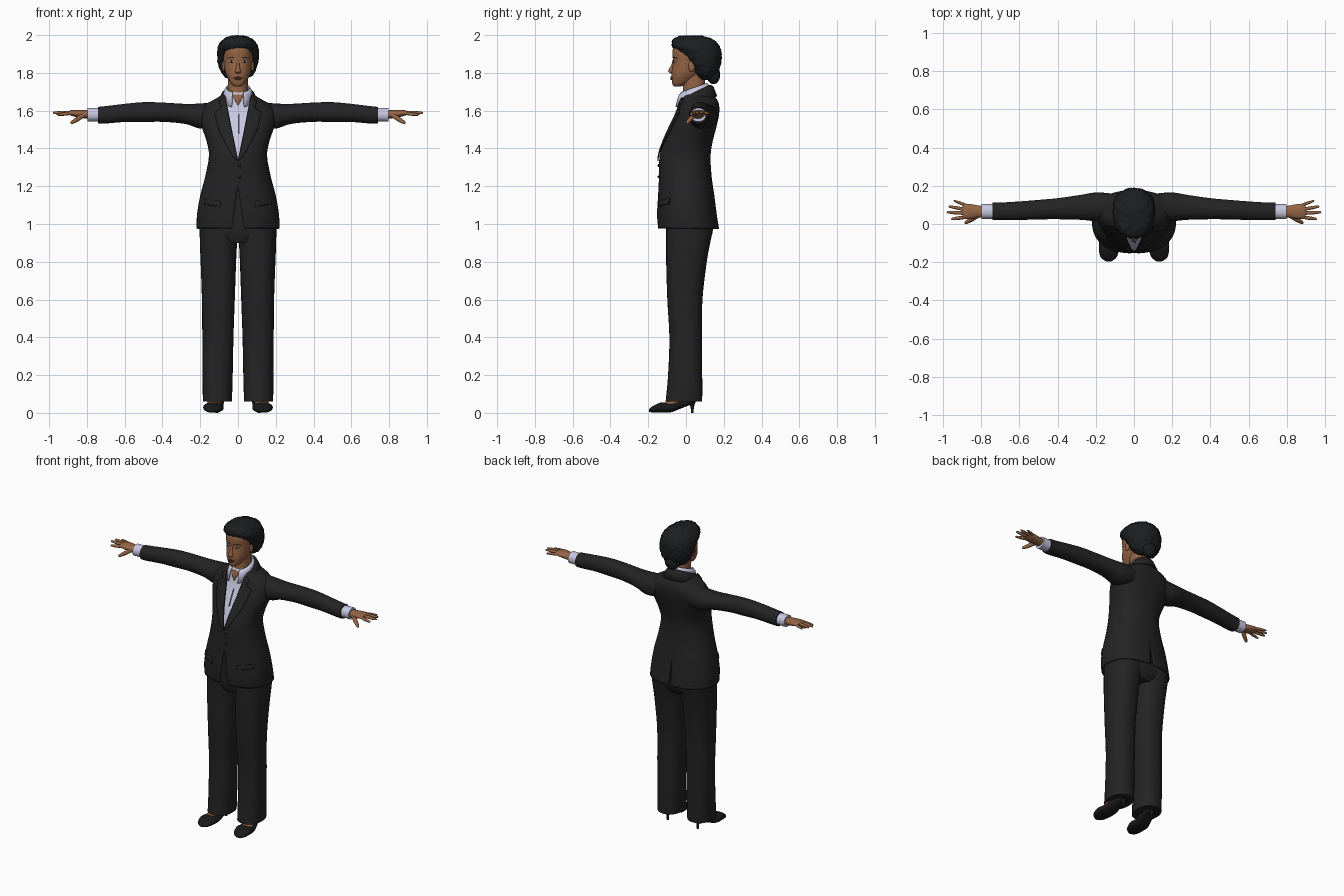
import bpy, bmesh, math
from mathutils import Vector, Matrix, noise
from mathutils.bvhtree import BVHTree

cube = bpy.data.objects.get("Cube")
if cube:
    bpy.data.objects.remove(cube)


def material(name, r, g, b):
    m = bpy.data.materials.new(name)
    m.use_nodes = True
    m.diffuse_color = (r, g, b, 1)
    bsdf = m.node_tree.nodes["Principled BSDF"]
    bsdf.inputs["Base Color"].default_value = (r, g, b, 1)
    bsdf.inputs["Roughness"].default_value = 0.8
    return m


suit = material("charcoal suit", .017, .017, .018)
shirt = material("pale lilac shirt", .58, .58, .76)
skin = material("brown skin", .30, .13, .06)
hair = material("black hair", .012, .013, .014)
leather = material("black leather", .010, .010, .010)
lip = material("dark lips", .17, .05, .035)
white = material("eye white", .55, .5, .45)
seam = material("shirt shade", .2, .2, .27)


def finish(name, bm, mats, mirror=False, thick=0, angle=45, center=False):
    """Turn a bmesh into a smooth shaded object."""
    mesh = bpy.data.meshes.new(name)
    bm.to_mesh(mesh)
    bm.free()
    for m in mats:
        mesh.materials.append(m)
    mesh.shade_smooth()
    mesh.set_sharp_from_angle(angle=math.radians(angle))
    obj = bpy.data.objects.new(name, mesh)
    bpy.context.collection.objects.link(obj)
    if thick:
        mod = obj.modifiers.new("thickness", "SOLIDIFY")
        mod.thickness = thick
        mod.offset = 0 if center else -1
    if mirror:
        mod = obj.modifiers.new("mirror", "MIRROR")
        mod.use_mirror_merge = False
    return obj


def smooth_rings(rings, steps):
    """Catmull-Rom interpolation between cross-sections."""
    out = []
    for i in range(len(rings) - 1):
        a, b = rings[max(i - 1, 0)], rings[i]
        c, d = rings[i + 1], rings[min(i + 2, len(rings) - 1)]
        for s in range(steps):
            t = s / steps
            out.append([q + t / 2 * (r - p + t * (2*p - 5*q + 4*r - u + t * (3*(q - r) + u - p)))
                        for p, q, r, u in zip(a, b, c, d)])
    return out + [list(rings[-1])]


def loft_mesh(rings, axis="z", n=32, steps=4, power=2.2, caps=True):
    """Rings are (position, low, high, low, high) across the two other axes."""
    bm = bmesh.new()
    loops = []
    for t, a0, a1, b0, b1 in smooth_rings(rings, steps):
        loop = []
        for k in range(n):
            w = 2 * math.pi * k / n
            c, s = math.cos(w), math.sin(w)
            a = (a0 + a1) / 2 + (a1 - a0) / 2 * math.copysign(abs(c) ** (2 / power), c)
            b = (b0 + b1) / 2 + (b1 - b0) / 2 * math.copysign(abs(s) ** (2 / power), s)
            co = {"z": (a, b, t), "x": (t, a, b), "y": (a, t, b)}[axis]
            loop.append(bm.verts.new(co))
        loops.append(loop)
    for lo, hi in zip(loops, loops[1:]):
        for k in range(n):
            j = (k + 1) % n
            bm.faces.new((lo[k], lo[j], hi[j], hi[k]))
    bm.faces.new(loops[-1])
    if caps:
        bm.faces.new(loops[0])
    bmesh.ops.recalc_face_normals(bm, faces=bm.faces)
    return bm


def loft(name, rings, mat, mirror=False, **kw):
    return finish(name, loft_mesh(rings, **kw), [mat], mirror)


def body(rows):
    """Rows symmetric in x: (z, half width, front y, back y)."""
    return [(z, -w, w, f, b) for z, w, f, b in rows]


def ball(name, loc, size, mat, mirror=False):
    bm = bmesh.new()
    place = Matrix.Translation(loc) @ Matrix.Diagonal((*size, 1))
    bmesh.ops.create_uvsphere(bm, u_segments=20, v_segments=12, radius=1, matrix=place)
    return finish(name, bm, [mat], mirror)


def surface(obj):
    return BVHTree.FromPolygons([v.co for v in obj.data.vertices],
                                [p.vertices for p in obj.data.polygons])


def drape(name, outline, mat, tree, lift=.004, mirror=True, grid=.015, thick=.006):
    """Lay a flat x-z outline over the front of a surface."""
    bm = bmesh.new()
    bm.faces.new([bm.verts.new((x, 0, z)) for x, z in outline])
    for axis in (0, 2):
        no = Vector((axis == 0, 0, axis == 2))
        vals = [v.co[axis] for v in bm.verts]
        for k in range(math.ceil(min(vals) / grid), math.ceil(max(vals) / grid)):
            bmesh.ops.bisect_plane(bm, geom=bm.verts[:] + bm.edges[:] + bm.faces[:],
                                   plane_co=no * k * grid, plane_no=no)
    for v in bm.verts:
        hit = tree.ray_cast(Vector((v.co.x, -1, v.co.z)), Vector((0, 1, 0)))[0]
        v.co.y = (hit or tree.find_nearest(v.co)[0]).y - lift
    bm.normal_update()
    bmesh.ops.reverse_faces(bm, faces=[f for f in bm.faces if f.normal.y > 0])
    return finish(name, bm, [mat], mirror, thick, center=True)


def collar(name, rows, mat, n=40):
    """Band round the neck, open at the front: (half angle, rx, front, back, z back, z front)."""
    bm = bmesh.new()
    lines = []
    for half, rx, f, b, zb, zf in rows:
        line = []
        for k in range(n + 1):
            a = half * (2 * k / n - 1)
            z = zb + (zf - zb) * (1 - math.cos(a)) / 2
            line.append(bm.verts.new((rx * math.sin(a), (f + b + (b - f) * math.cos(a)) / 2, z)))
        lines.append(line)
    for p, q in zip(lines, lines[1:]):
        for k in range(n):
            bm.faces.new((p[k], p[k + 1], q[k + 1], q[k]))
    return finish(name, bm, [mat], thick=.007, center=True)


# Jacket body, cut along the neckline, front opening and back vent
bm = loft_mesh(body([
    (.975, .22, -.148, .175), (1.05, .217, -.154, .163), (1.15, .2, -.148, .15),
    (1.25, .174, -.143, .136), (1.36, .154, -.14, .13), (1.44, .167, -.115, .142),
    (1.51, .19, -.085, .16), (1.58, .2, -.052, .175), (1.63, .175, -.036, .175),
    (1.665, .115, -.03, .16), (1.7, .06, -.015, .125)]), n=48, caps=False, power=2.3)
NECK, FRONT, VENT = (1.34, .2), (1.2, -.14), (1.14, -.05)
for z0, slope in (NECK, FRONT, VENT):
    for side in (-1, 1):
        bmesh.ops.bisect_plane(bm, geom=bm.verts[:] + bm.edges[:] + bm.faces[:],
                               plane_co=(0, 0, z0), plane_no=(1, 0, -side * slope))


def inside(c, wedge):
    return abs(c.x) < (c.z - wedge[0]) * wedge[1]


gone = []
for f in bm.faces:
    c = f.calc_center_median()
    if c.z > NECK[0] and c.y < 0 and inside(c, NECK):
        f.material_index = 1
    if c.z < FRONT[0] and inside(c, FRONT if c.y < 0 else VENT):
        gone.append(f)
bmesh.ops.delete(bm, geom=gone, context="FACES")
jacket = finish("jacket_body", bm, [suit, shirt], thick=.006)
chest = surface(jacket)

# Lapels, pocket flaps, buttons and shirt front
drape("lapel", [(0, 1.335), (.035, 1.5), (.053, 1.6), (.068, 1.67), (.1, 1.65), (.088, 1.615),
                (.125, 1.59), (.1, 1.49), (.03, 1.36)], suit, chest, lift=.007)
drape("pocket_flap", [(.09, 1.12), (.18, 1.135), (.18, 1.105), (.09, 1.09)], suit, chest)
drape("shirt_opening", [(.004, 1.48), (.009, 1.48), (.009, 1.58), (.004, 1.58)], seam, chest,
      mirror=False)
drape("throat", [(0, 1.625), (.032, 1.685), (-.032, 1.685)], skin, chest, mirror=False)
for z in (1.31, 1.25):
    ball("jacket_button", (.008, -.146, z), (.008, .004, .008), leather)
collar("shirt_collar", [(2.65, .06, -.03, .11, 1.745, 1.695), (2.7, .07, -.045, .12, 1.735, 1.675),
                        (2.72, .08, -.062, .13, 1.7, 1.615)], shirt)
collar("jacket_collar", [(2.1, .073, -.04, .128, 1.735, 1.655), (2.15, .084, -.045, .143, 1.725, 1.645),
                         (2.2, .108, -.05, .162, 1.675, 1.61)], suit)

# Sleeves, cuffs and hands
loft("sleeve", [(.12, .02, .16, 1.51, 1.645), (.2, .015, .165, 1.505, 1.638), (.28, .022, .152, 1.53, 1.636),
                (.4, .025, .135, 1.541, 1.643), (.5, .024, .126, 1.54, 1.645), (.6, .021, .118, 1.54, 1.636),
                (.7, .02, .112, 1.532, 1.624), (.74, .02, .112, 1.532, 1.62)], suit, True, axis="x")
loft("shirt_cuff", [(.71, .028, .103, 1.542, 1.615), (.797, .026, .105, 1.542, 1.614)], shirt, True, axis="x")
loft("palm", [(.76, .04, .09, 1.555, 1.6), (.82, .032, .098, 1.56, 1.603), (.86, .026, .105, 1.567, 1.604),
              (.885, .028, .104, 1.574, 1.602), (.897, .035, .098, 1.58, 1.598)], skin, True, axis="x")


def finger(name, start, end, r):
    start, end = Vector(start), Vector(end)
    d = end - start
    rings = [(t * d.length, -r * s, r * s, -r * s, r * s)
             for t, s in ((0, 1), (.3, .95), (.5, 1), (.85, .75), (.97, .5), (1, .15))]
    bm = loft_mesh(rings, axis="x", n=12, steps=2)
    bm.transform(Matrix.Translation(start) @ d.to_track_quat("X", "Z").to_matrix().to_4x4())
    finish(name, bm, [skin], True)


finger("index_finger", (.87, .037, 1.588), (.957, .026, 1.578), .0095)
finger("middle_finger", (.875, .056, 1.59), (.98, .062, 1.588), .0098)
finger("ring_finger", (.875, .075, 1.59), (.97, .092, 1.59), .0092)
finger("little_finger", (.865, .094, 1.588), (.943, .122, 1.585), .008)
finger("thumb", (.815, .045, 1.578), (.885, .004, 1.533), .0125)

# Trousers
loft("trouser_hips", body([(.9, .1, -.09, .11), (.95, .195, -.104, .14), (1.05, .195, -.11, .14),
                           (1.2, .16, -.11, .11)]), suit)
loft("trouser_leg", [(.06, .032, .186, -.108, .086), (.2, .028, .188, -.095, .086),
                     (.4, .024, .189, -.088, .085), (.6, .017, .191, -.099, .087),
                     (.8, .01, .198, -.105, .11), (.9, .005, .202, -.105, .128),
                     (1, 0, .203, -.105, .15)], suit, True, power=2.3)

# Feet and heeled shoes
loft("foot", [(-.13, .1, .16, .02, .045), (-.08, .094, .164, .02, .072), (-.03, .085, .155, .04, .1),
              (.04, .08, .14, .05, .12)], skin, True, axis="y")
loft("shoe", [(-.195, .118, .146, .006, .02), (-.175, .092, .174, .002, .036), (-.13, .077, .184, .001, .056),
              (-.08, .076, .18, .003, .052), (-.03, .077, .164, .022, .066), (.02, .074, .148, .042, .09),
              (.05, .088, .134, .054, .095)], leather, True, axis="y")
loft("shoe_heel", [(0, .104, .118, .026, .04), (.03, .103, .119, .024, .042), (.06, .092, .13, .008, .05)],
     leather, True, n=16)

# Neck and head
loft("neck", body([(1.6, .07, -.02, .12), (1.68, .055, -.018, .108), (1.74, .052, -.015, .1),
                   (1.82, .055, -.01, .1)]), skin)
head = loft("head", body([(1.727, .016, -.06, -.03), (1.738, .032, -.071, 0), (1.76, .048, -.075, .04),
                          (1.79, .063, -.077, .08), (1.82, .071, -.074, .11), (1.86, .076, -.069, .13),
                          (1.91, .077, -.072, .13), (1.95, .068, -.06, .11), (1.985, .03, -.02, .07)]), skin)
face = surface(head)
loft("nose", body([(1.798, .011, -.083, -.05), (1.807, .017, -.094, -.05), (1.822, .012, -.09, -.05),
                   (1.845, .008, -.077, -.05), (1.872, .008, -.07, -.05)]), skin, n=16)
ball("ear", (.077, .03, 1.835), (.009, .018, .03), skin, True)


def oval(x, z, rx, rz, n=14):
    return [(x + rx * math.cos(2 * math.pi * k / n), z + rz * math.sin(2 * math.pi * k / n))
            for k in range(n)]


drape("eye", oval(.034, 1.86, .014, .005), white, face, .001, thick=.003)
drape("iris", oval(.034, 1.86, .005, .005), leather, face, .003, thick=.002)
drape("eyebrow", [(.014, 1.878), (.036, 1.885), (.055, 1.877), (.036, 1.881)], hair, face, .001, thick=.003)
drape("upper_lip", [(-.025, 1.773), (-.007, 1.78), (.007, 1.78), (.025, 1.773)], lip, face, .002, False)
drape("lower_lip", [(-.025, 1.772), (.025, 1.772), (.01, 1.763), (-.01, 1.763)], lip, face, .003, False)

# Short curly hair with a low knot at the nape
bm = loft_mesh(body([(1.765, .045, .075, .135), (1.79, .078, .045, .16), (1.83, .1, .02, .18),
                     (1.87, .108, -.005, .187), (1.905, .11, -.035, .187), (1.935, .107, -.07, .18),
                     (1.96, .095, -.074, .165), (1.983, .07, -.06, .13), (1.997, .03, -.015, .08)]),
               n=64, steps=5)
bm.normal_update()
for v in bm.verts:
    v.co += v.normal * noise.noise(v.co * 55) * .006
    v.co.z = min(v.co.z, 2)
finish("hair", bm, [hair], angle=60)
ball("hair_knot", (0, .145, 1.79), (.05, .036, .05), hair)
